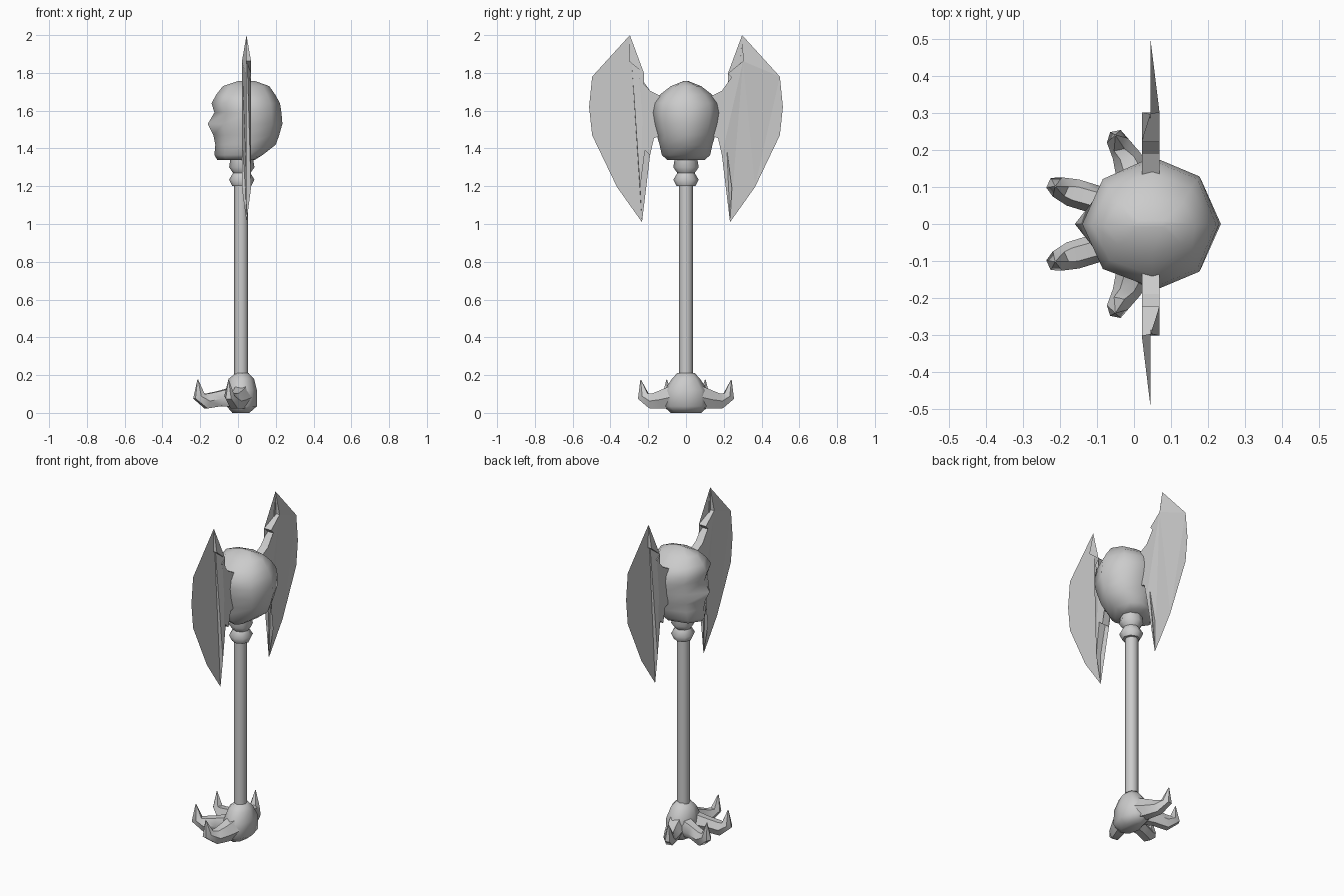
import bpy, bmesh
from math import sin, cos, tau, radians
from mathutils import Vector

cube = bpy.data.objects.get("Cube")
if cube:
    bpy.data.objects.remove(cube, do_unlink=True)

GREY = bpy.data.materials.new("plain grey")
GREY.use_nodes = True
GREY.diffuse_color = (0.6, 0.6, 0.6, 1)
GREY.node_tree.nodes["Principled BSDF"].inputs["Base Color"].default_value = (0.6, 0.6, 0.6, 1)


def finish(name, bm, angle=None):
    bmesh.ops.recalc_face_normals(bm, faces=bm.faces[:])
    mesh = bpy.data.meshes.new(name)
    bm.to_mesh(mesh)
    bm.free()
    mesh.materials.append(GREY)
    obj = bpy.data.objects.new(name, mesh)
    bpy.context.collection.objects.link(obj)
    if angle:
        bpy.ops.object.select_all(action="DESELECT")
        obj.select_set(True)
        bpy.context.view_layer.objects.active = obj
        bpy.ops.object.shade_smooth_by_angle(angle=radians(angle))
    return obj


def skin(name, rings, angle):
    """Join rings of points into a closed tube."""
    bm = bmesh.new()
    rows = [[bm.verts.new(p) for p in ring] for ring in rings]
    n = len(rows[0])
    for a, b in zip(rows, rows[1:]):
        for i in range(n):
            j = (i + 1) % n
            bm.faces.new((a[i], a[j], b[j], b[i]))
    bm.faces.new(rows[0])
    bm.faces.new(rows[-1])
    return finish(name, bm, angle)


def loft(name, sections, cx, angle=60, sides=8):
    """Sections: height, face-side x, rear x, half width, cheek scale."""
    rings = []
    for z, x0, x1, half, cheek in sections:
        ring = []
        for i in range(sides):
            c, s = cos(tau * i / sides), sin(tau * i / sides)
            k = cheek if c < -0.1 and abs(s) > 0.1 else 1
            ring.append((cx + c * k * ((x1 - cx) if c > 0 else (cx - x0)), s * half * k, z))
        rings.append(ring)
    return skin(name, rings, angle)


def lathe(name, profile, cx):
    return loft(name, [(z, cx - r, cx + r, r, 1) for z, r in profile], cx)


def claw(name, path, side):
    """Tapered talon following a bent path."""
    pts = [Vector((x, y * side, z)) for x, y, z, r in path]
    rings = []
    for i, p in enumerate(pts):
        along = (pts[min(i + 1, len(pts) - 1)] - pts[max(i - 1, 0)]).normalized()
        across = Vector((-path[-1][1] * side, path[-1][0], 0)).normalized()
        up = along.cross(across).normalized()
        r = path[i][3]
        rings.append([p + across * r * 0.85 * cos(tau * k / 6) + up * r * sin(tau * k / 6)
                      for k in range(6)])
    skin(name, rings, 50)


def blade(name, side):
    """Thick notched inner border meeting a sharp outer edge."""
    sharp = [(0.297, 2.0), (0.497, 1.78), (0.513, 1.62), (0.497, 1.47), (0.365, 1.195), (0.233, 1.01)]
    thick = [(0.243, 1.19), (0.217, 1.39), (0.19, 1.365), (0.185, 1.45), (0.12, 1.47),
             (0.12, 1.67), (0.19, 1.705), (0.248, 1.77), (0.222, 1.797), (0.302, 1.862)]
    bm = bmesh.new()
    edge = [bm.verts.new((0.045, y * side, z)) for y, z in sharp]
    sides = [[bm.verts.new((0.045 + d, y * side, z)) for y, z in thick] for d in (-0.024, 0.024)]
    plates = [bm.faces.new(edge + s) for s in sides]
    a, b = sides
    for i in range(len(thick) - 1):
        bm.faces.new((a[i], a[i + 1], b[i + 1], b[i]))
    bm.faces.new((edge[-1], a[0], b[0]))
    bm.faces.new((edge[0], a[-1], b[-1]))
    bmesh.ops.triangulate(bm, faces=plates)
    finish(name, bm)


# Shaft and knobbly collar under the skull
lathe("shaft", [(0.17, 0.037), (1.22, 0.037)], 0.017)
lathe("collar", [(1.2, 0.05), (1.235, 0.067), (1.27, 0.046), (1.3, 0.067), (1.36, 0.058)], 0.02)

# Skull, with its face towards -x
loft("skull", [
    (1.34, -0.11, 0.09, 0.1, 1), (1.365, -0.125, 0.13, 0.128, 1),
    (1.42, -0.12, 0.2, 0.14, 1), (1.47, -0.13, 0.218, 0.155, 0.95),
    (1.53, -0.16, 0.235, 0.172, 0.86), (1.59, -0.125, 0.23, 0.182, 0.9),
    (1.64, -0.14, 0.222, 0.172, 1), (1.685, -0.115, 0.197, 0.138, 1),
    (1.73, -0.08, 0.165, 0.08, 1), (1.757, 0, 0.09, 0.012, 1)], 0.05)

# Foot body at the bottom of the shaft
loft("foot", [
    (0, -0.03, 0.06, 0.08, 1), (0.035, -0.06, 0.1, 0.12, 1),
    (0.12, -0.065, 0.1, 0.115, 1), (0.18, -0.05, 0.085, 0.075, 1),
    (0.212, -0.01, 0.055, 0.045, 1)], 0.02)

# Mirrored blades and talons
inner = [(0, 0.04, 0.085, 0.065), (-0.1, 0.065, 0.075, 0.046), (-0.165, 0.085, 0.063, 0.046),
         (-0.207, 0.1, 0.088, 0.034), (-0.213, 0.102, 0.177, 0.002)]
outer = [(0.02, 0.06, 0.085, 0.07), (0, 0.13, 0.07, 0.056), (-0.02, 0.185, 0.063, 0.045),
         (-0.045, 0.226, 0.088, 0.034), (-0.05, 0.24, 0.175, 0.002)]
for label, side in (("back", 1), ("front", -1)):
    blade(label + "_blade", side)
    claw(label + "_inner_claw", inner, side)
    claw(label + "_outer_claw", outer, side)
